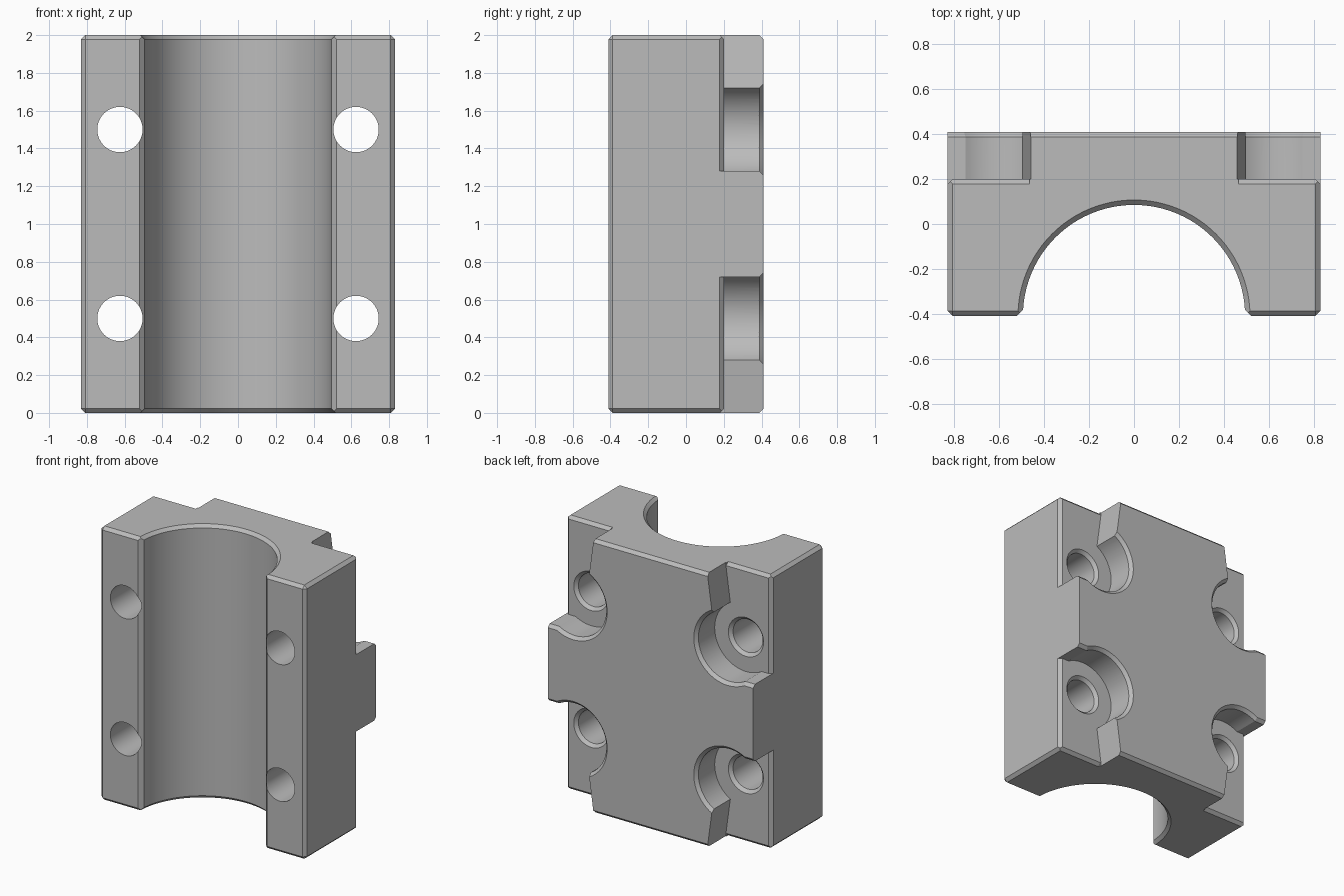
import bpy, bmesh
from math import cos, sin, radians

cube = bpy.data.objects.get("Cube")
if cube:
    bpy.data.objects.remove(cube, do_unlink=True)

HX, HY, H = 0.83, 0.41, 2.0      # half width, half depth, height
C = 0.022                        # chamfer size
FLOOR = 0.2                      # depth position of the corner pocket floors
BOLT_X, BOLT_Z = 0.625, 0.5      # bolt position from centre
POCKET_R, BOLT_R, BORE_R = 0.253, 0.12, 0.495

grey = bpy.data.materials.new("plain_grey")
grey.use_nodes = True
grey.diffuse_color = (0.5, 0.5, 0.5, 1)
grey.node_tree.nodes["Principled BSDF"].inputs["Base Color"].default_value = (0.5, 0.5, 0.5, 1)


def loft(name, rings):
    """Closed solid through rings of points with equal counts."""
    bm = bmesh.new()
    loops = [[bm.verts.new(p) for p in ring] for ring in rings]
    n = len(loops[0])
    for a, b in zip(loops, loops[1:]):
        for i in range(n):
            j = (i + 1) % n
            bm.faces.new((a[i], a[j], b[j], b[i]))
    bm.faces.new(loops[0])
    bm.faces.new(loops[-1])
    bmesh.ops.recalc_face_normals(bm, faces=bm.faces)
    mesh = bpy.data.meshes.new(name)
    bm.to_mesh(mesh)
    bm.free()
    mesh.materials.append(grey)
    obj = bpy.data.objects.new(name, mesh)
    bpy.context.collection.objects.link(obj)
    return obj


def prism(name, points, place, start, end):
    return loft(name, [[place(u, v, w) for u, v in points] for w in (start, end)])


def lathe(name, profile, place, steps=64):
    angles = [radians(360 * i / steps) for i in range(steps)]
    return loft(name, [[place(r * cos(a), r * sin(a), w) for a in angles] for r, w in profile])


# Main block, chamfered everywhere except its two upright back edges
block = prism("clamp_block", [(-HX, -HY), (HX, -HY), (HX, HY), (-HX, HY)],
              lambda u, v, w: (u, v, w), 0, H)
bm = bmesh.new()
bm.from_mesh(block.data)
edges = [e for e in bm.edges if not all(v.co.y > 0 and abs(v.co.x) > 0.8 for v in e.verts)
         or e.verts[0].co.z == e.verts[1].co.z]
bmesh.ops.bevel(bm, geom=edges, offset=C, segments=1, affect='EDGES')
bm.to_mesh(block.data)
bm.free()

cutters = []

# Half-round bore with flared ends and chamfered front lips
cutters.append(lathe("bore_cutter",
                     [(BORE_R + 2 * C, -C), (BORE_R, C), (BORE_R, H - C), (BORE_R + 2 * C, H + C)],
                     lambda u, v, w: (u, v - HY, w), 96))
lip = BORE_R + C + 0.005
cutters.append(prism("lip_cutter",
                     [(-lip - C, -HY - C), (lip + C, -HY - C), (lip - 2 * C, -HY + 2 * C),
                      (-lip + 2 * C, -HY + 2 * C)],
                     lambda u, v, w: (u, v, w), -0.1, H + 0.1))

# Corner pocket outline, measured from the block centre
arc = [(BOLT_X + POCKET_R * cos(radians(a)), BOLT_Z + POCKET_R * sin(radians(a)))
       for a in range(120, 301, 5)]
outline = [(0.446, 1.1)] + arc + [(0.95, arc[-1][1]), (0.95, 1.1)]
wing_z = arc[-1][1]

for sx in (-1, 1):
    for sz in (-1, 1):
        def along_y(u, v, w):
            return (sx * u, w, 1 + sz * v)

        def around_bolt(u, v, w):
            return along_y(BOLT_X + u, BOLT_Z + v, w)

        def along_x(u, v, w):
            return (sx * w, u, 1 + sz * v)

        def along_z(u, v, w):
            return (sx * u, v, 1 + sz * w)

        # Pocket, and the chamfer round its rim
        cutters.append(prism("pocket_cutter", outline, along_y, FLOOR, 0.6))
        cutters.append(lathe("rim_cutter", [(POCKET_R - C / 2, HY - 1.5 * C),
                                            (POCKET_R + 2 * C, HY + C)], around_bolt))
        cutters.append(prism("wing_cutter", [(HY - 2 * C, wing_z + C), (HY + C, wing_z - 2 * C),
                                             (HY + C, wing_z + C)], along_x, 0.742, 0.95))
        # Bolt hole with countersink
        cutters.append(lathe("bolt_cutter", [(BOLT_R, -0.6), (BOLT_R, FLOOR - C),
                                             (BOLT_R + 2 * C, FLOOR + C)], around_bolt))
        # Chamfers on the outer edges of the pocket floor
        cutters.append(prism("floor_end_cutter", [(FLOOR + C, 1 - 2 * C), (FLOOR + C, 1 + 2 * C),
                                                  (FLOOR - 3 * C, 1 + 2 * C)], along_x, 0.466, 0.95))
        cutters.append(prism("floor_side_cutter", [(HX - 2 * C, FLOOR + C), (HX + 2 * C, FLOOR + C),
                                                   (HX + 2 * C, FLOOR - 3 * C)],
                             along_z, wing_z, 1.1))

# Cut everything and bake the result
for cutter in cutters:
    cutter.hide_render = True
    mod = block.modifiers.new(cutter.name, 'BOOLEAN')
    mod.operation = 'DIFFERENCE'
    mod.solver = 'EXACT'
    mod.object = cutter
bpy.context.view_layer.update()
baked = bpy.data.meshes.new_from_object(block.evaluated_get(bpy.context.evaluated_depsgraph_get()))
block.modifiers.clear()
block.data = baked
baked.materials.clear()
baked.materials.append(grey)
for cutter in cutters:
    bpy.data.objects.remove(cutter, do_unlink=True)

# Smooth the round walls, keep the edges crisp
bpy.ops.object.select_all(action='DESELECT')
block.select_set(True)
bpy.context.view_layer.objects.active = block
bpy.ops.object.shade_smooth_by_angle(angle=radians(20))
